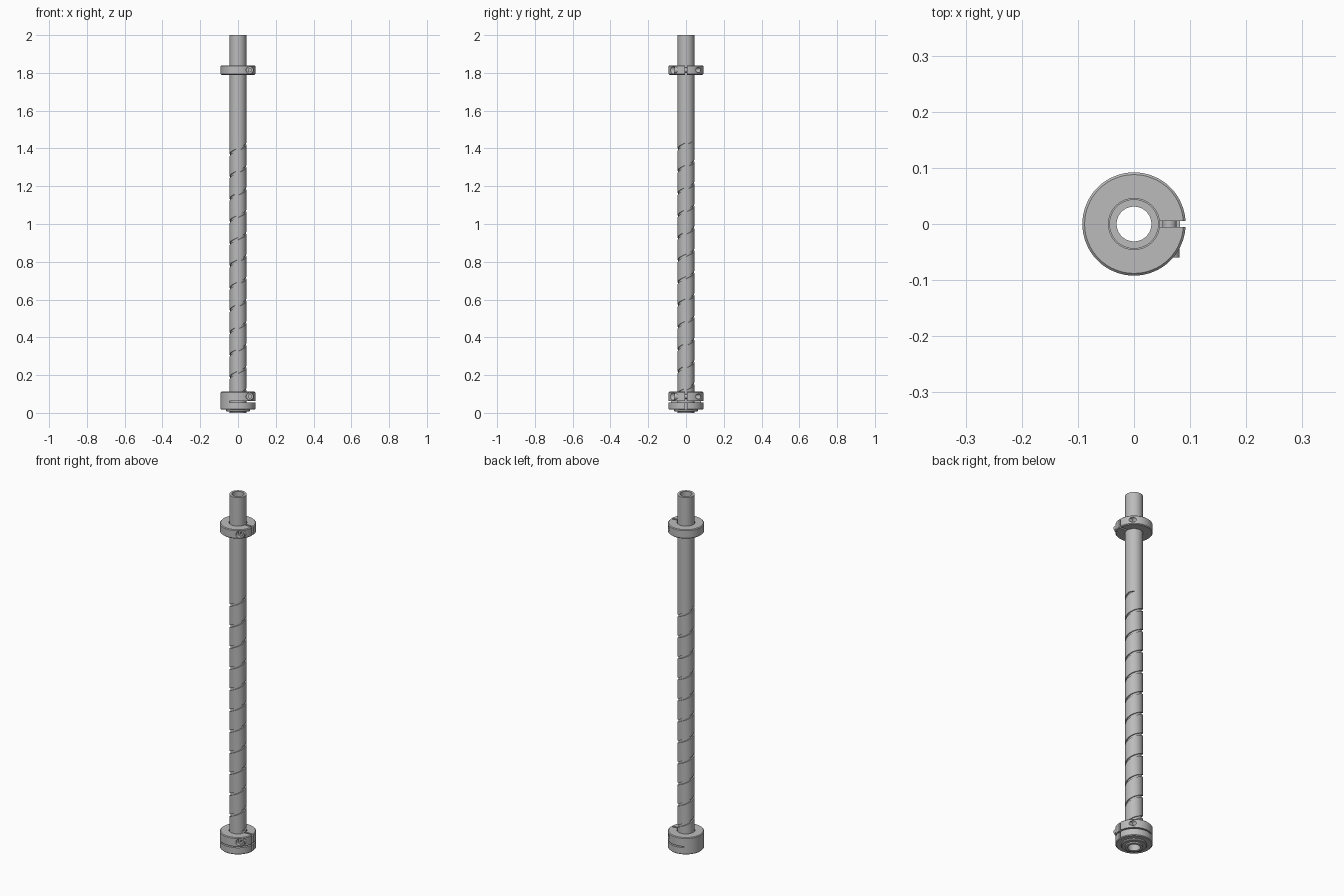
import bpy, bmesh
from math import pi, sin, cos, radians
from mathutils import Matrix

if "Cube" in bpy.data.objects:
    bpy.data.objects.remove(bpy.data.objects["Cube"])

SEG = 64
TUBE_R, BORE_R = 0.044, 0.031
COLLAR_R, COLLAR_BORE = 0.092, 0.0455
SCREW_X = 0.063


def material(name, rgb):
    mat = bpy.data.materials.new(name)
    mat.use_nodes = True
    mat.diffuse_color = (*rgb, 1)
    mat.node_tree.nodes["Principled BSDF"].inputs["Base Color"].default_value = (*rgb, 1)
    return mat


STEEL = material("steel grey", (0.5, 0.5, 0.5))


def finish(name, bm):
    bmesh.ops.remove_doubles(bm, verts=bm.verts, dist=1e-6)
    bmesh.ops.recalc_face_normals(bm, faces=bm.faces)
    mesh = bpy.data.meshes.new(name)
    bm.to_mesh(mesh)
    bm.free()
    obj = bpy.data.objects.new(name, mesh)
    bpy.context.collection.objects.link(obj)
    mesh.materials.append(STEEL)
    return obj


def activate(obj):
    bpy.ops.object.select_all(action='DESELECT')
    obj.select_set(True)
    bpy.context.view_layer.objects.active = obj


def smooth(obj):
    activate(obj)
    bpy.ops.object.shade_smooth_by_angle(angle=radians(25))


def lathe(name, profile):
    """Spin a closed (radius, z) outline around the z axis."""
    bm = bmesh.new()
    rings = [[bm.verts.new((r * cos(2 * pi * i / SEG), r * sin(2 * pi * i / SEG), z))
              for r, z in profile] for i in range(SEG)]
    n = len(profile)
    for i in range(SEG):
        a, b = rings[i], rings[(i + 1) % SEG]
        for j in range(n):
            k = (j + 1) % n
            bm.faces.new((a[j], b[j], b[k], a[k]))
    return finish(name, bm)


def box(name, lo, hi):
    bm = bmesh.new()
    size = [h - l for l, h in zip(lo, hi)]
    mid = [(h + l) / 2 for l, h in zip(lo, hi)]
    bmesh.ops.create_cube(bm, size=1, matrix=Matrix.Translation(mid) @ Matrix.Diagonal((*size, 1)))
    return finish(name, bm)


def rod_y(name, radius, y0, y1, z, sides=32):
    """Cylinder along y at the clamp screw position."""
    bm = bmesh.new()
    place = Matrix.Translation((SCREW_X, (y0 + y1) / 2, z)) @ Matrix.Rotation(pi / 2, 4, 'X')
    bmesh.ops.create_cone(bm, cap_ends=True, segments=sides, radius1=radius,
                          radius2=radius, depth=y1 - y0, matrix=place)
    return finish(name, bm)


def cut(obj, cutters):
    for cutter in cutters:
        cutter.hide_render = True
        mod = obj.modifiers.new("cut", 'BOOLEAN')
        mod.operation, mod.solver, mod.object = 'DIFFERENCE', 'EXACT', cutter
        activate(obj)
        bpy.ops.object.modifier_apply(modifier=mod.name)
        bpy.data.objects.remove(cutter)


def ring_profile(z0, z1, ch=0.004):
    r, b = COLLAR_R, COLLAR_BORE
    return [(b, z0), (r - ch, z0), (r, z0 + ch), (r, z1 - ch), (r - ch, z1), (b, z1)]


def clamp_cuts(z, z0, z1):
    """Slit, screw counterbore and screw hole of one clamp."""
    return [box("slit_cutter", (0.03, -0.005, z0), (0.12, 0.005, z1)),
            rod_y("counterbore_cutter", 0.020, -0.12, -0.034, z),
            rod_y("hole_cutter", 0.0135, -0.05, 0.12, z)]


def clamp_screw(prefix, z):
    screw = rod_y(prefix + "_screw_head", 0.0185, -0.060, -0.034, z)
    cut(screw, [rod_y("socket_cutter", 0.010, -0.08, -0.048, z, 6)])
    smooth(screw)
    smooth(rod_y(prefix + "_screw_shank", 0.0125, -0.036, 0.052, z))


# Spiral-grooved tube wall, swept as a helix and trimmed at both ends
def grooved_tube(z0, z1, pitch=0.118, width=0.013, depth=0.006):
    inner = TUBE_R - depth
    section = [(TUBE_R, 0), (inner, 0), (inner, width), (TUBE_R, width), (TUBE_R, pitch)]
    steps = 48
    turns = int((z1 - z0) / pitch) + 2
    bm = bmesh.new()
    previous = None
    for i in range(turns * steps + 1):
        a = 2 * pi * i / steps - pi * 0.5
        base = z0 - pitch + pitch * i / steps
        row = [bm.verts.new((r * cos(a), r * sin(a), min(max(base + h, z0), z1)))
               for r, h in section]
        if previous:
            for j in range(len(section) - 1):
                bm.faces.new((previous[j], row[j], row[j + 1], previous[j + 1]))
        previous = row
    bmesh.ops.remove_doubles(bm, verts=bm.verts, dist=1e-6)
    bmesh.ops.dissolve_degenerate(bm, edges=bm.edges, dist=1e-6)
    return finish("spiral_tube", bm)


SPIRAL_LOW, SPIRAL_HIGH = 0.09, 1.435
smooth(grooved_tube(SPIRAL_LOW, SPIRAL_HIGH))

# Plain tube ends and the bore running the full length
smooth(lathe("upper_tube", [(BORE_R, SPIRAL_HIGH), (TUBE_R, SPIRAL_HIGH), (TUBE_R, 2), (BORE_R, 2)]))
smooth(lathe("lower_tube", [(BORE_R, 0), (TUBE_R, 0), (TUBE_R, SPIRAL_LOW), (BORE_R, SPIRAL_LOW)]))
smooth(lathe("inner_tube", [(BORE_R, SPIRAL_LOW), (0.0375, SPIRAL_LOW),
                            (0.0375, SPIRAL_HIGH), (BORE_R, SPIRAL_HIGH)]))

# Upper clamp collar
upper = lathe("upper_collar", ring_profile(1.79, 1.84))
cut(upper, clamp_cuts(1.815, 1.75, 1.88))
smooth(upper)
clamp_screw("upper", 1.815)

# Lower clamp hub, with a relief slot below the clamp half and a bottom notch
hub = lathe("lower_hub", ring_profile(0.017, 0.112))
cut(hub, clamp_cuts(0.087, 0.058, 0.15)
    + [box("relief_cutter", (-0.045, -0.12, 0.056), (0.12, 0.12, 0.063)),
       box("notch_cutter", (0.082, -0.005, 0), (0.12, 0.005, 0.07))])
smooth(hub)
clamp_screw("lower", 0.087)

# Stepped rings under the hub
smooth(lathe("bottom_step", [(TUBE_R, 0.008), (0.060, 0.008), (0.063, 0.011),
                             (0.063, 0.02), (TUBE_R, 0.02)]))
